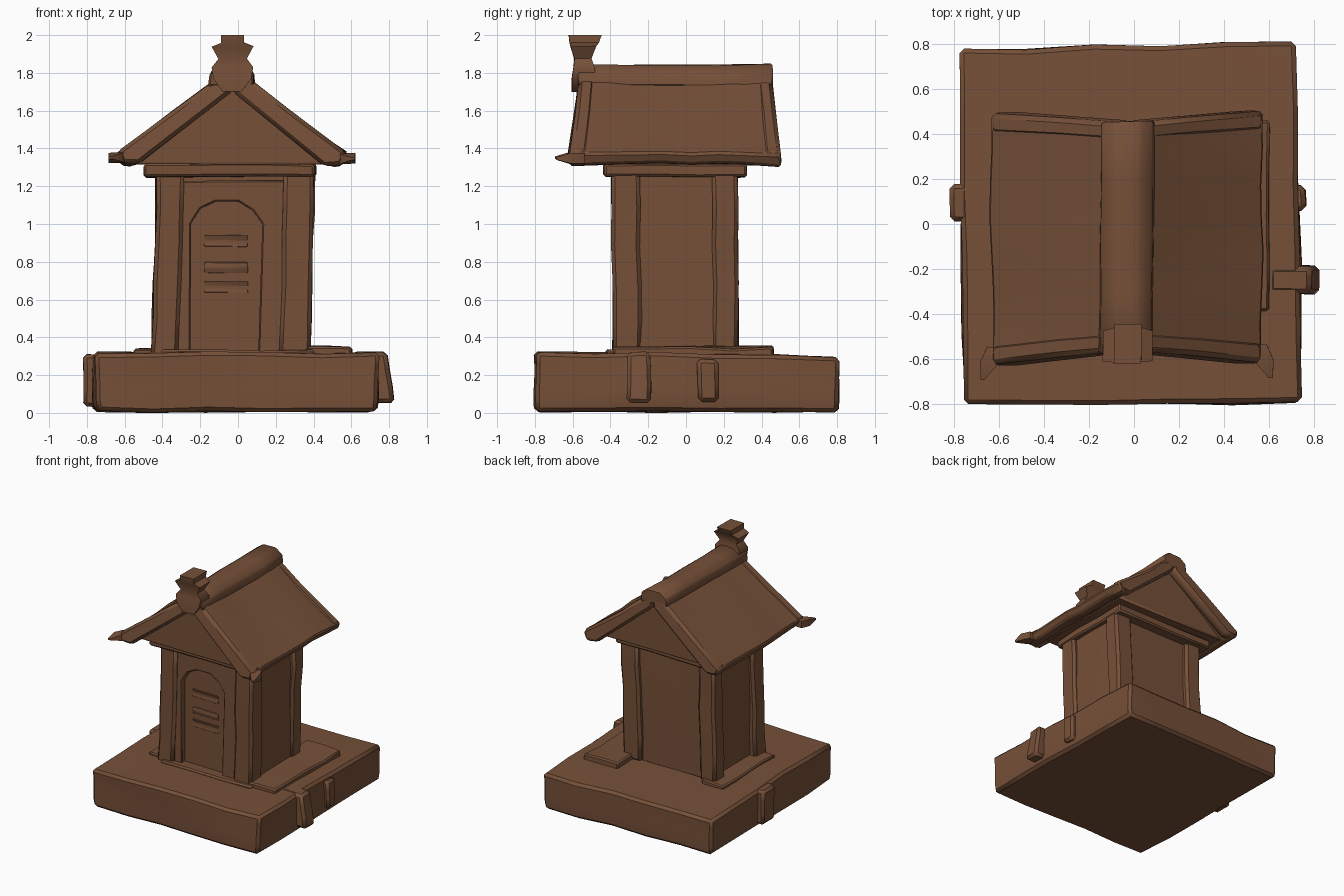
import bpy, bmesh, math
from mathutils import Vector, noise

old = bpy.data.objects.get("Cube")
if old:
    bpy.data.objects.remove(old, do_unlink=True)

wood = bpy.data.materials.new("weathered brown")
wood.use_nodes = True
BROWN = (0.18, 0.08, 0.04, 1)
wood.diffuse_color = BROWN
wood.node_tree.nodes["Principled BSDF"].inputs["Base Color"].default_value = BROWN


def finish(name, bm, wobble=0.014, bevel=0.012, shape=None):
    """Reshape and wobble the vertices, and turn the mesh into a shaded object."""
    bmesh.ops.recalc_face_normals(bm, faces=bm.faces)
    for v in bm.verts:
        if shape:
            v.co = shape(v.co.copy())
        v.co += noise.noise_vector(v.co * 3.1) * wobble
    mesh = bpy.data.meshes.new(name)
    bm.to_mesh(mesh)
    bm.free()
    mesh.materials.append(wood)
    ob = bpy.data.objects.new(name, mesh)
    bpy.context.collection.objects.link(ob)
    if bevel:
        mod = ob.modifiers.new("worn edges", "BEVEL")
        mod.width, mod.segments, mod.limit_method = bevel, 1, "ANGLE"
    bpy.ops.object.select_all(action="DESELECT")
    ob.select_set(True)
    bpy.context.view_layer.objects.active = ob
    bpy.ops.object.shade_smooth_by_angle(angle=math.radians(55))
    return ob


def box(name, x, y, z, cuts=2, **kw):
    """Box from its x, y and z ranges."""
    bm = bmesh.new()
    bmesh.ops.create_cube(bm, size=1)
    for v in bm.verts:
        v.co = Vector([(a + b) / 2 + c * (b - a) for c, (a, b) in zip(v.co, (x, y, z))])
    bmesh.ops.subdivide_edges(bm, edges=bm.edges[:], cuts=cuts, use_grid_fill=True)
    return finish(name, bm, **kw)


def loft(name, rings, **kw):
    """Closed skin over a row of rings of points."""
    bm = bmesh.new()
    rings = [[bm.verts.new(p) for p in ring] for ring in rings]
    n = len(rings[0])
    for a, b in zip(rings, rings[1:]):
        for k in range(n):
            bm.faces.new((a[k], a[k - 1], b[k - 1], b[k]))
    bm.faces.new(rings[0])
    bm.faces.new(rings[-1])
    return finish(name, bm, **kw)


def prism(name, outline, y0, y1, rows=1, **kw):
    """Outline in x and z, pulled along y."""
    ys = [y0 + (y1 - y0) * i / rows for i in range(rows + 1)]
    return loft(name, [[(x, y, z) for x, z in outline] for y in ys], **kw)


# Plinth, lower and slightly askew at the back, with loose stones at its sides
def plinth_shape(p):
    if p.z > 0.2:
        p.z -= 0.03 * max(p.y, 0)
    elif p.z < 0.05:
        p.x, p.y = p.x * 0.985, p.y * 0.995
    if p.y > 0:
        p.y += 0.025 * p.x
    p.x -= 0.015 * p.y
    return p


def lean_out(p):
    p.x += 0.1 * (0.3 - p.z)
    return p


box("plinth", (-0.77, 0.735), (-0.8, 0.795), (0.007, 0.317), 4,
    shape=plinth_shape, bevel=0.02)
box("left_stone", (0.6, 0.795), (-0.31, -0.19), (0.05, 0.32), 2, shape=lean_out, bevel=0.02)
box("left_small_stone", (0.6, 0.765), (0.06, 0.17), (0.06, 0.285), 2, bevel=0.02)
box("right_stone", (-0.82, -0.65), (0.02, 0.185), (0.035, 0.31), 2, bevel=0.02)


# Thin paving, sinking away from the walls
def sink(p):
    if p.z > 0.3:
        p.z -= 0.03 * max(abs(p.x) - 0.45, 0)
    return p


box("left_paving", (0.3, 0.6), (-0.39, 0.46), (0.29, 0.35), 3, shape=sink)
box("right_paving", (-0.55, -0.35), (-0.36, 0.3), (0.29, 0.338), 3, shape=sink)
box("front_threshold", (-0.4, 0.4), (-0.42, -0.3), (0.29, 0.335))


# Recessed wall core and four corner posts that lean a little outwards
def post_lean(p):
    p.x += 0.025 * (p.z - 0.8)
    return p


box("wall_core", (-0.405, 0.37), (-0.325, 0.235), (0.3, 1.3), 3, wobble=0.008)
for end, y0, y1 in (("front", -0.39, -0.24), ("back", 0.14, 0.275)):
    for side, x0, x1 in (("right", -0.445, -0.3), ("left", 0.235, 0.395)):
        box(end + "_" + side + "_post", (x0, x1), (y0, y1), (0.3, 1.28), 4,
            shape=post_lean, bevel=0.02)

# Front wall with an arched doorway
arch = [(-0.25, 0.3), (-0.25, 1.0), (-0.2, 1.08), (-0.12, 1.12),
        (0.0, 1.12), (0.08, 1.07), (0.13, 1.0), (0.11, 0.3)]
prism("door_surround", [(-0.32, 0.3)] + arch + [(0.25, 0.3), (0.25, 1.23), (-0.32, 1.23)],
      -0.365, -0.3, wobble=0.005, bevel=0.008)


# Door slats, each thickest at its lower edge
def slat_shape(p):
    p.y += 0.25 * (p.z - 0.6) % 0.02 if p.y < -0.32 else 0
    return p


for i, z in enumerate((0.64, 0.74, 0.88)):
    box("door_slat_%d" % (i + 1), (-0.18, 0.05), (-0.34, -0.3), (z, z + 0.06), 1,
        shape=slat_shape, wobble=0.006)

# Beams under the roof
box("front_beam", (-0.5, 0.41), (-0.43, -0.3), (1.25, 1.32), 2)
box("back_beam", (-0.48, 0.41), (0.2, 0.325), (1.25, 1.32), 2)
for side, x0, x1 in (("right", -0.49, -0.36), ("left", 0.32, 0.41)):
    box(side + "_beam", (x0, x1), (-0.43, 0.32), (1.25, 1.32), 2)

# Roof: closed gable body, two slopes, end boards and a ridge cap
RIDGE_X = -0.03
prism("gable_body", [(-0.56, 1.315), (0.47, 1.315), (RIDGE_X, 1.74)], -0.5, 0.39, wobble=0.006)


def roof_ends(p):
    p.y *= 1 + 0.22 * (1.6 - p.z)
    return p


for side, s, reach in (("right", -1, 0.61), ("left", 1, 0.605)):
    tip = RIDGE_X + s * reach

    def slope(lift, thick):
        """Upper surface, eave and flat-cut lower edge of one slope."""
        return [(RIDGE_X, 1.83 + lift), (RIDGE_X + s * reach / 2, 1.595 + lift),
                (tip, 1.37 + lift), (tip - s * 0.025, 1.315),
                (tip - s * thick, 1.31), (RIDGE_X, 1.82 - thick)]

    prism(side + "_roof_slope", slope(0, 0.08), -0.575, 0.47, rows=7,
          shape=roof_ends, wobble=0.022)
    for end, y0, y1 in (("front", -0.59, -0.5), ("back", 0.39, 0.475)):
        prism(end + "_" + side + "_end_board", slope(0.008, 0.12), y0, y1,
              shape=roof_ends, bevel=0.02)
    # Splintered eave corner, drawn out to a point
    x = tip + s * 0.005
    loft(side + "_eave_tip",
         [[(x + dx * w + s * out, y, 1.345 + dz * w * 0.6)
           for dx, dz in ((-1, -1), (1, -1), (1, 1), (-1, 1))]
          for w, y, out in ((0.045, -0.54, -0.03), (0.045, -0.61, 0), (0.01, -0.69, 0.03))],
         bevel=0)

prism("ridge_cap", [(-0.155, 1.73), (-0.15, 1.8), (-0.09, 1.845), (0.02, 1.845),
                    (0.08, 1.8), (0.085, 1.73)], -0.575, 0.46, rows=4, bevel=0.01)

# Carved finial, leaning forward over the front gable
loft("roof_finial",
     [[(RIDGE_X + dx * hw, y, z) for dx, y in ((-1, y0), (1, y0), (1, y1), (-1, y1))]
      for z, hw, y0, y1 in ((1.7, 0.05, -0.605, -0.5), (1.77, 0.1, -0.605, -0.48),
                            (1.83, 0.11, -0.595, -0.485), (1.875, 0.075, -0.59, -0.5),
                            (1.94, 0.11, -0.61, -0.475), (1.96, 0.06, -0.615, -0.46),
                            (2.0, 0.06, -0.62, -0.445))],
     wobble=0.004, bevel=0)
